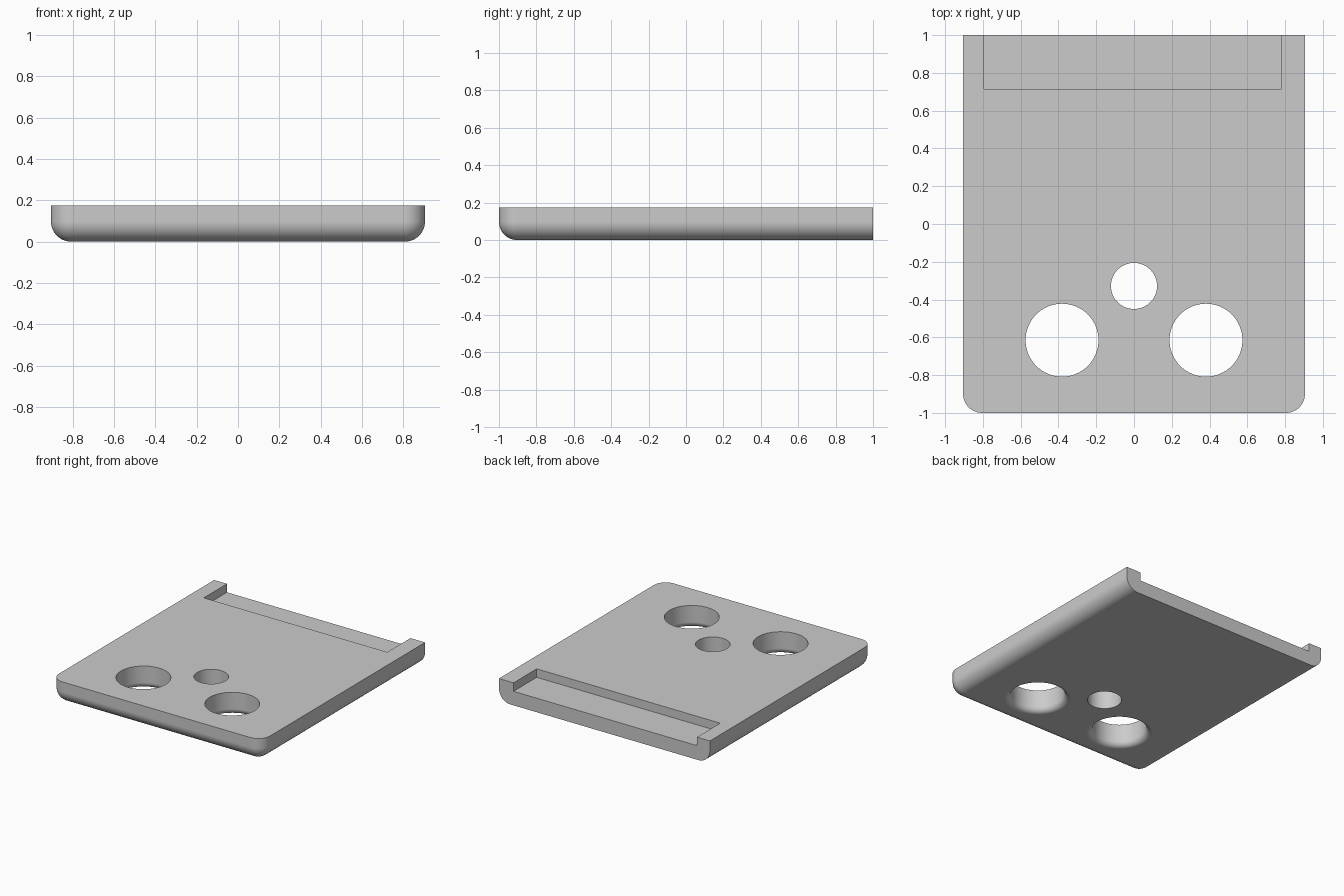
import bpy, bmesh
from math import sin, cos, pi

cube = bpy.data.objects.get("Cube")
if cube:
    bpy.data.objects.remove(cube, do_unlink=True)

HALF_W, HALF_L, THICK = 0.905, 1.0, 0.175
FILLET, CORNER, SEGS = 0.098, 0.1, 12

grey = bpy.data.materials.new("plain grey")
grey.use_nodes = True
colour = (0.6, 0.6, 0.6, 1)
grey.diffuse_color = colour
grey.node_tree.nodes["Principled BSDF"].inputs["Base Color"].default_value = colour


def loft(name, rings):
    """Closed solid through a stack of rings running from bottom to top."""
    bm = bmesh.new()
    loops = [[bm.verts.new(p) for p in ring] for ring in rings]
    for a, b in zip(loops, loops[1:]):
        n = len(a)
        for i in range(n):
            j = (i + 1) % n
            bm.faces.new((a[i], a[j], b[j], b[i]))
    bm.faces.new(loops[0][::-1])
    bm.faces.new(loops[-1])
    bmesh.ops.recalc_face_normals(bm, faces=bm.faces)
    mesh = bpy.data.meshes.new(name)
    bm.to_mesh(mesh)
    bm.free()
    mesh.materials.append(grey)
    obj = bpy.data.objects.new(name, mesh)
    bpy.context.collection.objects.link(obj)
    return obj


def outline(inset, z):
    """Plate outline: square at the back, rounded at the two front corners."""
    r = CORNER - inset
    cx, cy = HALF_W - CORNER, -HALF_L + CORNER
    ring = [(HALF_W - inset, HALF_L, z), (-HALF_W + inset, HALF_L, z)]
    for side, start in ((-1, pi), (1, 1.5 * pi)):
        for k in range(SEGS + 1):
            a = start + k * pi / 2 / SEGS
            ring.append((side * cx + r * cos(a), cy + r * sin(a), z))
    return ring


def circle(x, y, r, z, n=64):
    return [(x + r * cos(2 * pi * k / n), y + r * sin(2 * pi * k / n), z)
            for k in range(n)]


def hole(name, x, y, radius, flare=0.0):
    """Through-hole cutter, with an optional rounded lower rim."""
    rings = [circle(x, y, radius + flare, -0.1)]
    if flare:
        for k in range(SEGS + 1):
            a = pi / 2 * (1 - k / SEGS)
            rings.append(circle(x, y, radius + flare * (1 - cos(a)),
                                flare * (1 - sin(a))))
    rings.append(circle(x, y, radius, THICK + 0.1))
    return loft(name, rings)


# Plate with rounded lower edge
rings = []
for k in range(SEGS + 1):
    a = pi / 2 * k / SEGS
    rings.append(outline(FILLET * (1 - sin(a)), FILLET * (1 - cos(a))))
rings.append(outline(0, THICK))
plate = loft("base_plate", rings)

# Cutters: two flared holes, one plain hole, rear recess
x0, x1, y0, y1 = -0.795, 0.78, 0.716, HALF_L + 0.1
recess = [[(x0, y0, z), (x1, y0, z), (x1, y1, z), (x0, y1, z)]
          for z in (THICK - 0.066, THICK + 0.1)]
cutters = [
    hole("right_hole_cutter", -0.381, -0.615, 0.193, 0.045),
    hole("left_hole_cutter", 0.381, -0.615, 0.193, 0.045),
    hole("middle_hole_cutter", 0, -0.328, 0.122),
    loft("recess_cutter", recess),
]

bpy.ops.object.select_all(action='DESELECT')
plate.select_set(True)
bpy.context.view_layer.objects.active = plate
for cutter in cutters:
    cutter.hide_render = True
    mod = plate.modifiers.new("cut", 'BOOLEAN')
    mod.operation, mod.solver, mod.object = 'DIFFERENCE', 'EXACT', cutter
    bpy.ops.object.modifier_apply(modifier=mod.name)
    bpy.data.objects.remove(cutter, do_unlink=True)

# Smooth rounded edges, flat large faces
bpy.ops.object.shade_smooth_by_angle(angle=pi / 6)
weighted = plate.modifiers.new("even_shading", 'WEIGHTED_NORMAL')
weighted.keep_sharp = True
weighted.weight = 100
